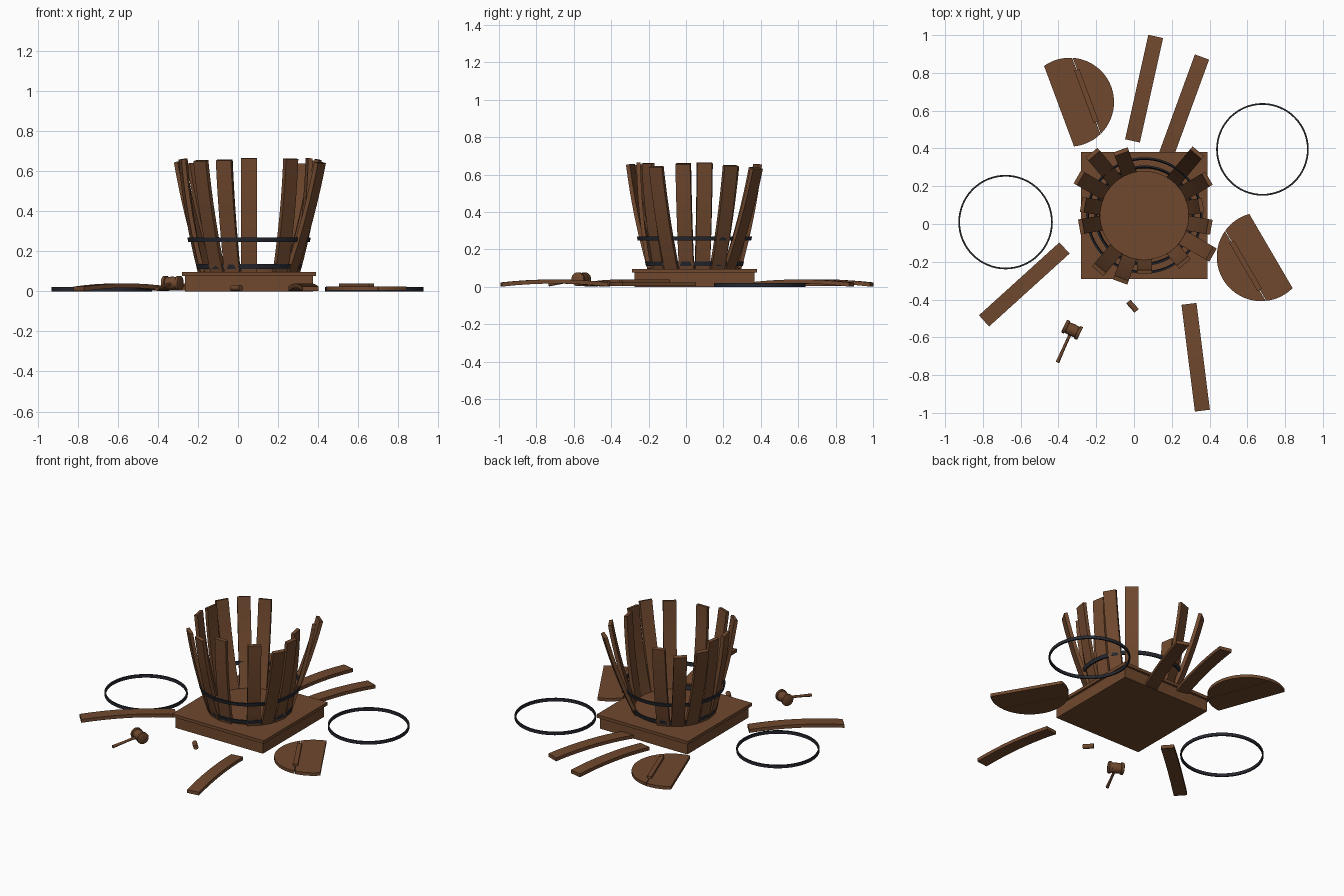
import bpy, bmesh, math
from mathutils import Vector, Matrix

if "Cube" in bpy.data.objects:
    bpy.data.objects.remove(bpy.data.objects["Cube"], do_unlink=True)


def material(name, rgb):
    m = bpy.data.materials.new(name)
    m.use_nodes = True
    m.diffuse_color = (*rgb, 1)
    bsdf = m.node_tree.nodes["Principled BSDF"]
    bsdf.inputs["Base Color"].default_value = (*rgb, 1)
    bsdf.inputs["Roughness"].default_value = 0.8
    return m


WOOD = material("brown_wood", (0.16, 0.065, 0.027))
IRON = material("dark_iron", (0.02, 0.022, 0.03))
CX, CY = 0.055, 0.045          # centre of the barrel and its stand
UP = Vector((0, 0, 1))


def finish(name, bm, mat, smooth=False):
    bmesh.ops.recalc_face_normals(bm, faces=bm.faces)
    mesh = bpy.data.meshes.new(name)
    bm.to_mesh(mesh)
    bm.free()
    mesh.materials.append(mat)
    if smooth:
        mesh.shade_smooth()
        mesh.set_sharp_from_angle(angle=math.radians(35))
    ob = bpy.data.objects.new(name, mesh)
    bpy.context.collection.objects.link(ob)
    return ob


def box(name, centre, size, angle=0.0):
    bm = bmesh.new()
    bmesh.ops.create_cube(bm, size=1, matrix=Matrix.Translation(centre)
                          @ Matrix.Rotation(angle, 4, 'Z') @ Matrix.Diagonal((*size, 1)))
    return finish(name, bm, WOOD)


def stave(name, a, b, up, width=0.08, thick=0.022, sag=0.016, steps=8):
    """Bent plank from a to b, bulging towards up."""
    a, b = Vector(a), Vector(b)
    axis = (b - a).normalized()
    side = axis.cross(up).normalized()
    out = side.cross(axis).normalized()
    bm = bmesh.new()
    previous = None
    for i in range(steps + 1):
        t = i / steps
        p = a.lerp(b, t) + out * sag * 4 * t * (1 - t)
        ring = [bm.verts.new(p + side * (u * width / 2) + out * (v * thick / 2))
                for u, v in ((-1, -1), (1, -1), (1, 1), (-1, 1))]
        if previous:
            for k in range(4):
                j = (k + 1) % 4
                bm.faces.new((previous[k], previous[j], ring[j], ring[k]))
        else:
            bm.faces.new(ring)
        previous = ring
    bm.faces.new(previous)
    return finish(name, bm, WOOD)


def rod(name, a, b, profile, mat=WOOD, segments=24):
    """Turned part along a to b; profile holds (fraction, radius) pairs."""
    a, b = Vector(a), Vector(b)
    turn = (b - a).to_track_quat('Z', 'Y')
    bm = bmesh.new()
    rings = []
    for t, r in profile:
        rings.append([bm.verts.new(a.lerp(b, t) + turn @ Vector(
            (r * math.cos(k * math.tau / segments), r * math.sin(k * math.tau / segments), 0)))
            for k in range(segments)])
    for lo, hi in zip(rings, rings[1:]):
        for k in range(segments):
            j = (k + 1) % segments
            bm.faces.new((lo[k], lo[j], hi[j], hi[k]))
    bm.faces.new(rings[0])
    bm.faces.new(rings[-1])
    return finish(name, bm, mat, True)


def hoop(name, x, y, z, radius, height, flare=0.0, segments=64):
    """Flat iron band; z is its lower edge, radius its outer size."""
    section = ((radius - 0.009 - flare, 0), (radius - flare, 0),
               (radius, height), (radius - 0.009, height))
    bm = bmesh.new()
    rings = []
    for k in range(segments):
        c, s = math.cos(k * math.tau / segments), math.sin(k * math.tau / segments)
        rings.append([bm.verts.new((x + r * c, y + r * s, z + h)) for r, h in section])
    for k in range(segments):
        one, two = rings[k], rings[(k + 1) % segments]
        for i in range(4):
            j = (i + 1) % 4
            bm.faces.new((one[i], two[i], two[j], one[j]))
    return finish(name, bm, IRON, True)


def head_plank(name, start, end, radius, place, thick=0.02, steps=24):
    """Slice of a round barrel head between two parallel chords."""
    bm = bmesh.new()
    xs = [start + (end - start) * math.sin(i / steps * math.pi / 2) for i in range(steps + 1)]
    edge = [(x, math.sqrt(max(radius ** 2 - x ** 2, 0))) for x in xs]
    outline = edge + [(x, -y) for x, y in reversed(edge) if y > 1e-5]
    face = bm.faces.new([bm.verts.new((x, y, 0.004)) for x, y in outline])
    grown = bmesh.ops.extrude_face_region(bm, geom=[face])["geom"]
    bmesh.ops.translate(bm, vec=(0, 0, thick),
                        verts=[g for g in grown if isinstance(g, bmesh.types.BMVert)])
    bmesh.ops.transform(bm, matrix=place, verts=bm.verts)
    return finish(name, bm, WOOD, True)


# Square stand and barrel floor
box("stand_body", (CX, CY, 0.0375), (0.64, 0.64, 0.075))
box("stand_top", (CX, CY, 0.085), (0.67, 0.67, 0.02))
rod("barrel_floor", (CX, CY, 0.095), (CX, CY, 0.117), ((0, 0.235), (1, 0.235)), segments=64)

# Standing staves: angle in degrees and radius at the top
SPLAY = {10: 0.315, 30: 0.395, 50: 0.445, 110: 0.37, 130: 0.435, 150: 0.41, 170: 0.34,
         190: 0.35, 230: 0.385, 250: 0.375, 270: 0.31, 310: 0.335, 330: 0.42, 350: 0.36}
for n, (degrees, top) in enumerate(SPLAY.items(), 1):
    a = math.radians(degrees)
    out = Vector((math.cos(a), math.sin(a), 0))
    foot = Vector((CX, CY, 0.097)) + out * 0.242
    run = top - 0.011 - 0.242
    tip = foot + out * run + UP * math.sqrt(0.57 ** 2 - run ** 2)
    stave(f"standing_stave_{n}", foot, tip, out, sag=0.012)

# Iron hoops around the barrel and on the ground
hoop("lower_hoop", CX, CY, 0.11, 0.265, 0.025, 0.006)
hoop("upper_hoop", CX, CY, 0.246, 0.308, 0.022, 0.005)
hoop("loose_hoop_right", -0.68, 0.01, 0, 0.25, 0.02)
hoop("loose_hoop_left", 0.68, 0.395, 0, 0.245, 0.02)

# Loose staves on the ground
LOOSE = (((0.115, 0.993), (-0.008, 0.44)), ((0.36, 0.884), (0.165, 0.35)),
         ((-0.368, -0.127), (-0.794, -0.513)), ((0.291, -0.423), (0.362, -0.988)))
for n, (a, b) in enumerate(LOOSE, 1):
    stave(f"loose_stave_{n}", (*a, 0.012), (*b, 0.012), UP)

# Two part barrel heads, each of two planks joined by a batten
for side, x, y, heading in (("back", -0.397, 0.624, 20.4), ("left", 0.725, -0.143, 210.3)):
    place = (Matrix.Translation((x, y, 0)) @ Matrix.Rotation(math.radians(heading), 4, 'Z')
             @ Matrix.Translation((0.06, 0, 0)))
    head_plank(f"{side}_head_wide_plank", -0.06, 0.094, 0.235, place)
    head_plank(f"{side}_head_edge_plank", 0.097, 0.235, 0.235, place)
    box(f"{side}_head_batten", place @ Vector((0.095, 0, 0.03)), (0.028, 0.295, 0.018),
        math.radians(heading))

# Mallet lying on its side
centre = Vector((-0.328, -0.56, 0.04))
along = Vector((0.9, -0.44, 0)).normalized() * 0.047
rod("mallet_head", centre - along, centre + along,
    ((0, 0.034), (0.02, 0.037), (0.18, 0.037), (0.2, 0.031), (0.5, 0.033),
     (0.8, 0.031), (0.82, 0.037), (0.98, 0.037), (1, 0.034)))
rod("mallet_handle", centre, (-0.405, -0.732, 0.012), ((0, 0.008), (0.6, 0.008), (1, 0.01)),
    segments=12)

# Wooden peg
rod("peg", (-0.03, -0.411, 0.016), (0.014, -0.46, 0.016), ((0, 0.015), (1, 0.015)), segments=16)
